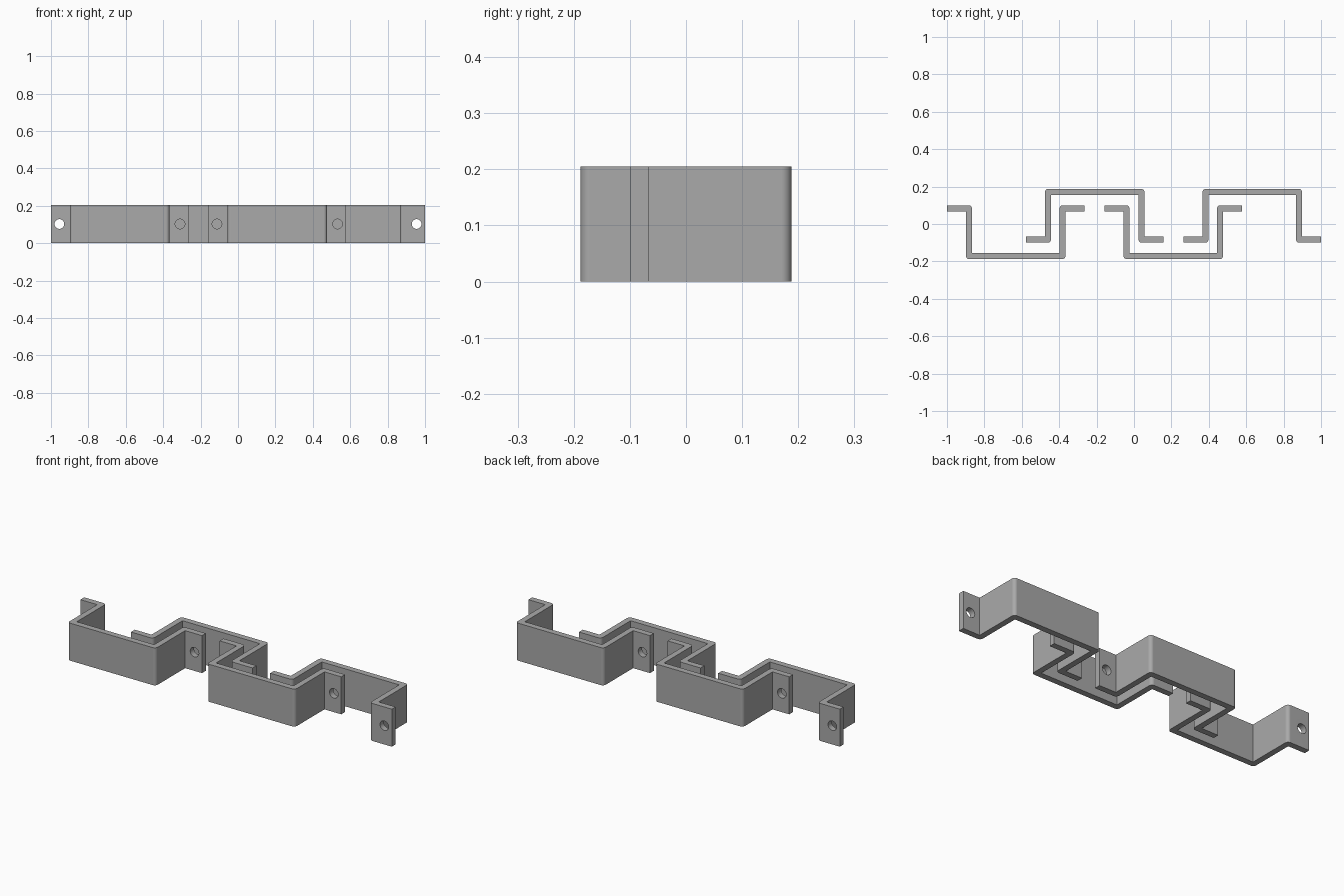
import bpy, bmesh, math
from mathutils import Vector, Matrix

cube = bpy.data.objects.get("Cube")
if cube:
    bpy.data.objects.remove(cube, do_unlink=True)

HEIGHT = 0.205
ROUND = 0.018
HOLE_X, HOLE_R = 0.3225, 0.026

grey = bpy.data.materials.new("steel grey")
grey.use_nodes = True
colour = (0.4, 0.4, 0.4, 1)
grey.diffuse_color = colour
grey.node_tree.nodes["Principled BSDF"].inputs["Base Color"].default_value = colour

# Half of the hat-shaped strip, seen from above: x, y, corner radius
HALF = [(-0.266, -0.188, ROUND), (-0.266, 0.067, 0), (-0.3675, 0.067, 0),
        (-0.3675, 0.1, 0), (-0.234, 0.1, ROUND), (-0.234, -0.155, 0)]


def outline():
    corners = HALF + [(-x, y, r) for x, y, r in reversed(HALF)]
    points = []
    for i, (x, y, r) in enumerate(corners):
        p = Vector((x, y, 0))
        if not r:
            points.append(p)
            continue
        # Quarter circle between the two neighbouring edges
        a = (Vector((*corners[i - 1][:2], 0)) - p).normalized() * r
        b = (Vector((*corners[(i + 1) % len(corners)][:2], 0)) - p).normalized() * r
        for k in range(7):
            t = k / 6 * math.pi / 2
            points.append(p + a * (1 - math.sin(t)) + b * (1 - math.cos(t)))
    return points


def mesh_object(name, bm):
    bmesh.ops.recalc_face_normals(bm, faces=bm.faces)
    mesh = bpy.data.meshes.new(name)
    bm.to_mesh(mesh)
    bm.free()
    obj = bpy.data.objects.new(name, mesh)
    bpy.context.collection.objects.link(obj)
    return obj


def bracket(name):
    bm = bmesh.new()
    face = bm.faces.new([bm.verts.new(p) for p in outline()])
    up = bmesh.ops.extrude_face_region(bm, geom=[face])["geom"]
    bmesh.ops.translate(bm, vec=(0, 0, HEIGHT),
                        verts=[v for v in up if isinstance(v, bmesh.types.BMVert)])
    obj = mesh_object(name, bm)
    obj.data.materials.append(grey)
    return obj


# Screw hole cutter, one cylinder through each flange
bm = bmesh.new()
for side in (-1, 1):
    place = Matrix.Translation((side * HOLE_X, 0.083, HEIGHT / 2)) @ Matrix.Rotation(math.pi / 2, 4, 'X')
    bmesh.ops.create_cone(bm, cap_ends=True, segments=32, radius1=HOLE_R,
                          radius2=HOLE_R, depth=0.1, matrix=place)
cutter = mesh_object("screw_hole_cutter", bm)
cutter.data.materials.append(grey)
cutter.hide_render = True

# Punch one bracket, then share its mesh
first = bracket("front_bracket_right")
cut = first.modifiers.new("screw holes", 'BOOLEAN')
cut.object = cutter
cut.solver = 'EXACT'
bpy.ops.object.select_all(action='DESELECT')
bpy.context.view_layer.objects.active = first
first.select_set(True)
bpy.ops.object.modifier_apply(modifier=cut.name)
bpy.data.objects.remove(cutter, do_unlink=True)
bpy.ops.object.shade_smooth_by_angle(angle=math.radians(30))

# Two brackets bulge forward, two are turned round to bulge backward
LAYOUT = [("front_bracket_right", -0.6325, 0), ("back_bracket_right", -0.21, math.pi),
          ("front_bracket_left", 0.21, 0), ("back_bracket_left", 0.6325, math.pi)]
for name, x, turn in LAYOUT:
    obj = first
    if name != first.name:
        obj = bpy.data.objects.new(name, first.data)
        bpy.context.collection.objects.link(obj)
    obj.location.x = x
    obj.rotation_euler.z = turn
    normals = obj.modifiers.new("flat sides", 'WEIGHTED_NORMAL')
    normals.keep_sharp = True
